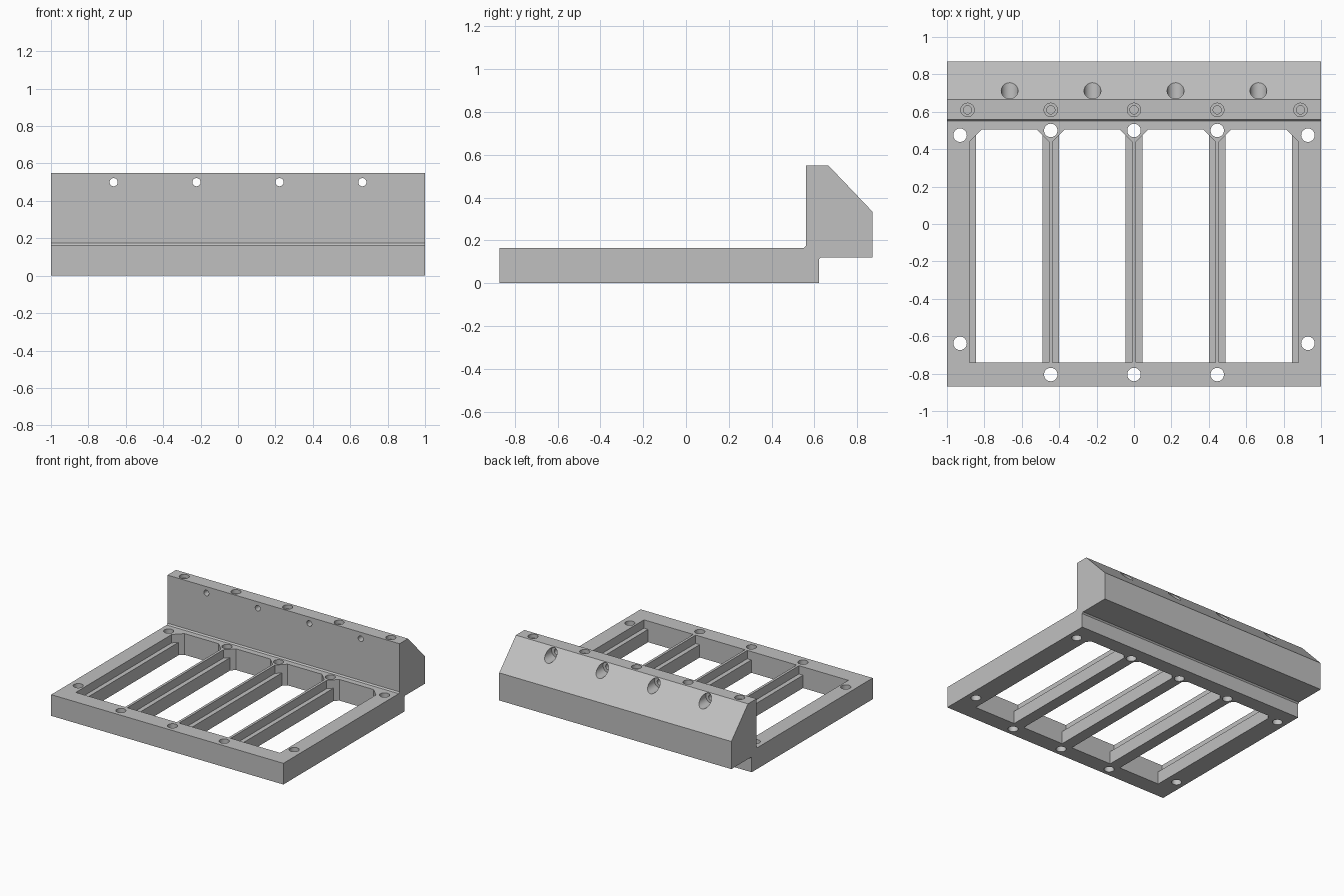
import bpy
import bmesh
import math
from mathutils import Matrix

if "Cube" in bpy.data.objects:
    bpy.data.objects.remove(bpy.data.objects["Cube"], do_unlink=True)

grey = bpy.data.materials.new("machined_grey")
grey.use_nodes = True
colour = (0.53, 0.53, 0.53, 1)
grey.diffuse_color = colour
grey.node_tree.nodes["Principled BSDF"].inputs["Base Color"].default_value = colour


def prism(bm, points, offset):
    """Extrude a closed outline along an offset vector."""
    face = bm.faces.new([bm.verts.new(p) for p in points])
    geom = bmesh.ops.extrude_face_region(bm, geom=[face])["geom"]
    verts = [g for g in geom if isinstance(g, bmesh.types.BMVert)]
    bmesh.ops.translate(bm, verts=verts, vec=offset)


def cylinder(bm, centre, radius, depth, along_y=False):
    """Round cutter along z, or along y."""
    matrix = Matrix.Translation(centre)
    if along_y:
        matrix = matrix @ Matrix.Rotation(math.pi / 2, 4, "X")
    bmesh.ops.create_cone(bm, cap_ends=True, segments=32, radius1=radius,
                          radius2=radius, depth=depth, matrix=matrix)


def make_object(name, bm):
    bmesh.ops.recalc_face_normals(bm, faces=bm.faces)
    mesh = bpy.data.meshes.new(name)
    bm.to_mesh(mesh)
    bm.free()
    mesh.materials.append(grey)
    obj = bpy.data.objects.new(name, mesh)
    bpy.context.collection.objects.link(obj)
    return obj


def cut(target, name, bm):
    """Subtract a set of separate solids, then drop the cutter."""
    cutter = make_object(name, bm)
    cutter.hide_render = True
    mod = target.modifiers.new(name, "BOOLEAN")
    mod.operation = "DIFFERENCE"
    mod.solver = "EXACT"
    mod.object = cutter
    bpy.context.view_layer.objects.active = target
    bpy.ops.object.modifier_apply(modifier=mod.name)
    bpy.data.objects.remove(cutter, do_unlink=True)


# Side profile: flat frame with a raised block overhanging the back
profile = [(-0.87, 0), (0.62, 0), (0.62, 0.11), (0.63, 0.12), (0.87, 0.12),
           (0.87, 0.335), (0.665, 0.55), (0.56, 0.55), (0.56, 0.175),
           (0.55, 0.165), (-0.87, 0.165)]
bm = bmesh.new()
prism(bm, [(-1, y, z) for y, z in profile], (2, 0, 0))
body = make_object("frame_and_back_block", bm)

# Four bays: a pocket from the top and a narrower opening leaving side ledges
FRONT, BACK, CHAMFER, LEDGE = -0.74, 0.505, 0.065, 0.035
bars = [-0.445, 0, 0.445]
lefts = [-0.88] + [x + 0.01 for x in bars]
rights = [x - 0.01 for x in bars] + [0.88]
for name, inset, floor in (("pockets", 0, 0.1), ("openings", LEDGE, -0.1)):
    bm = bmesh.new()
    for a, b in zip(lefts, rights):
        a, b, c = a + inset, b - inset, CHAMFER - inset
        outline = [(a, FRONT), (b, FRONT), (b, BACK - c), (b - c, BACK),
                   (a + c, BACK), (a, BACK - c)]
        prism(bm, [(x, y, floor) for x, y in outline], (0, 0, 0.3 - floor))
    cut(body, name, bm)

# Through holes around the frame
bm = bmesh.new()
for x in bars:
    for y in (-0.805, 0.5):
        cylinder(bm, (x, y, 0.1), 0.036, 0.4)
for x in (-0.93, 0.93):
    for y in (-0.638, 0.475):
        cylinder(bm, (x, y, 0.1), 0.036, 0.4)
cut(body, "frame_holes", bm)

# Blind stepped holes in the block top, and stepped bores through it
wide, narrow = bmesh.new(), bmesh.new()
for x in [-0.89] + bars + [0.89]:
    cylinder(wide, (x, 0.61, 0.56), 0.036, 0.08)
    cylinder(narrow, (x, 0.61, 0.5), 0.022, 0.3)
for x in (-0.665, -0.222, 0.222, 0.665):
    cylinder(wide, (x, 0.84, 0.5), 0.045, 0.4, True)
    cylinder(narrow, (x, 0.7, 0.5), 0.022, 0.6, True)
cut(body, "wide_bores", wide)
cut(body, "narrow_bores", narrow)

# Smooth hole walls, crisp edges
bpy.ops.object.select_all(action="DESELECT")
body.select_set(True)
bpy.context.view_layer.objects.active = body
bpy.ops.object.shade_smooth_by_angle(angle=math.radians(30))
